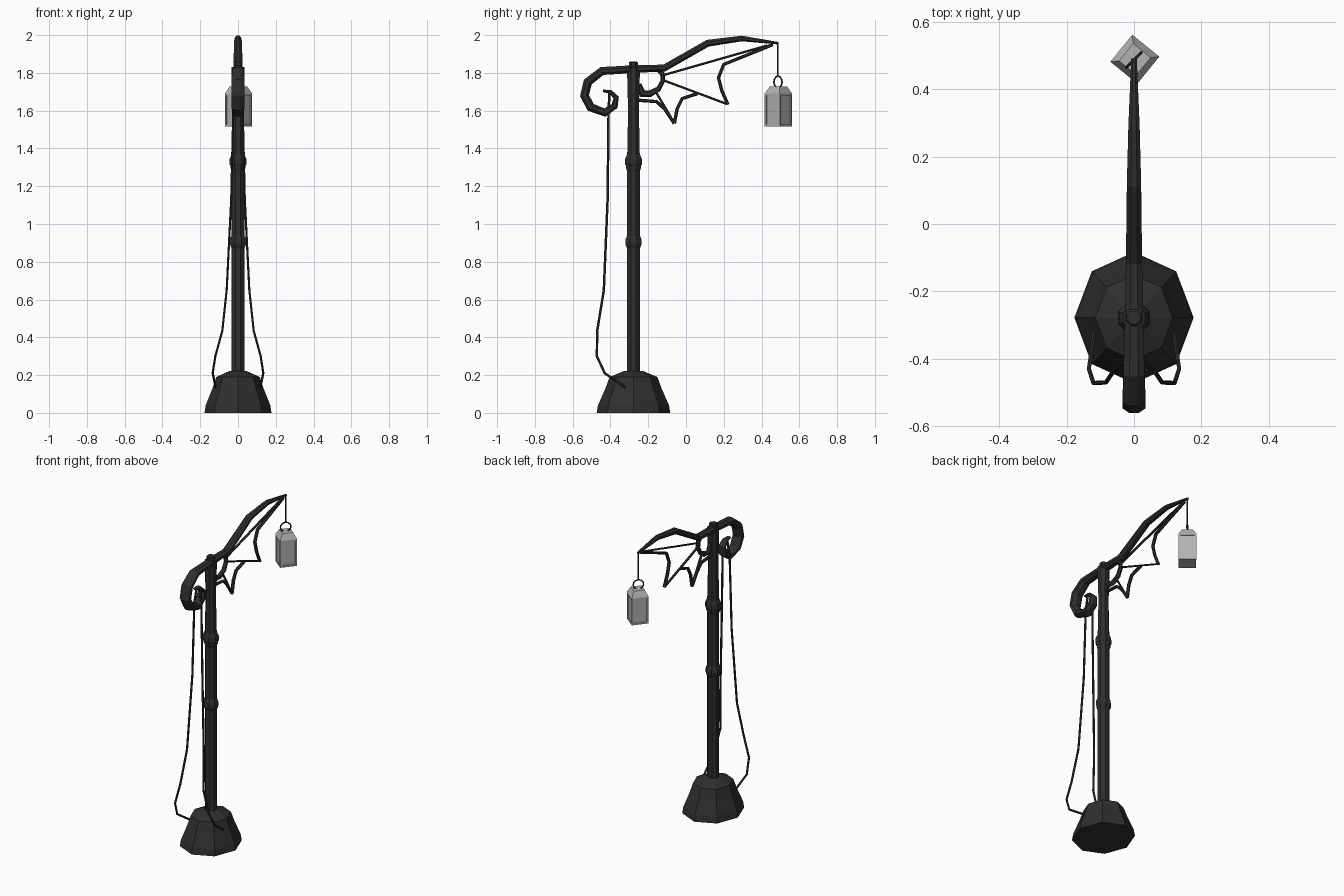
import bpy, bmesh, math
from mathutils import Vector, Matrix

if "Cube" in bpy.data.objects:
    bpy.data.objects.remove(bpy.data.objects["Cube"])


def material(name, grey):
    m = bpy.data.materials.new(name)
    m.use_nodes = True
    m.diffuse_color = (grey, grey, grey, 1)
    bsdf = next(n for n in m.node_tree.nodes if n.type == 'BSDF_PRINCIPLED')
    bsdf.inputs["Base Color"].default_value = (grey, grey, grey, 1)
    return m


IRON = material("dark iron", 0.028)
PALE = material("pale grey", 0.45)
POST_Y = -0.278


def finish(name, bm, mat):
    bmesh.ops.recalc_face_normals(bm, faces=bm.faces)
    me = bpy.data.meshes.new(name)
    bm.to_mesh(me)
    bm.free()
    me.materials.append(mat)
    ob = bpy.data.objects.new(name, me)
    bpy.context.collection.objects.link(ob)
    return ob


def skin(bm, rings):
    """Bridge successive vertex rings and cap both ends."""
    loops = [[bm.verts.new(p) for p in ring] for ring in rings]
    n = len(loops[0])
    for a, b in zip(loops, loops[1:]):
        for i in range(n):
            j = (i + 1) % n
            bm.faces.new((a[i], a[j], b[j], b[i]))
    bm.faces.new(loops[0])
    bm.faces.new(loops[-1])


def lathe(name, profile, sides, mat, centre=(0, POST_Y), stretch=1.0, turn=0.0):
    """Stack of polygons given as (radius, height)."""
    bm = bmesh.new()
    angles = [turn + math.tau * i / sides for i in range(sides)]
    skin(bm, [[(centre[0] + r * math.cos(a), centre[1] + stretch * r * math.sin(a), z)
               for a in angles] for r, z in profile])
    return finish(name, bm, mat)


def sweep(name, path, wide, thick, sides=6, mat=IRON):
    """Tube along a path; wide is the half width in x, thick the other half width."""
    pts = [Vector(p) if len(p) == 3 else Vector((0, *p)) for p in path]
    n = len(pts)
    wide = wide if isinstance(wide, list) else [wide] * n
    thick = thick if isinstance(thick, list) else [thick] * n
    rings = []
    for i, p in enumerate(pts):
        back = (p - pts[i - 1]).normalized() if i else Vector()
        ahead = (pts[i + 1] - p).normalized() if i < n - 1 else Vector()
        t = (back + ahead).normalized()
        side = Vector((1, 0, 0))
        side = (side - t * side.dot(t)).normalized()
        up = t.cross(side)
        angles = [math.tau * (k + 0.5) / sides for k in range(sides)]
        rings.append([p + side * wide[i] * math.cos(a) + up * thick[i] * math.sin(a)
                      for a in angles])
    bm = bmesh.new()
    skin(bm, rings)
    return finish(name, bm, mat)


# Flared octagonal foot, post with two collars, cap
lathe("base", [(.177, 0), (.171, .04), (.135, .13), (.115, .19), (.045, .222)],
      8, IRON, stretch=1.1)
lathe("post", [(.036, .2), (.036, .87), (.044, .885), (.047, .905), (.044, .925),
               (.036, .94), (.036, 1.28), (.042, 1.295), (.044, 1.31), (.05, 1.32),
               (.048, 1.345), (.036, 1.37), (.031, 1.6), (.036, 1.78), (.036, 1.83)],
      8, IRON, turn=math.pi / 8)
lathe("post_cap", [(.02, 1.82), (.026, 1.838), (.026, 1.855), (.02, 1.86)],
      8, IRON, turn=math.pi / 8)

# Arm with a curled tail behind the post
sweep("scroll_arm",
      [(.49, 1.957), (.295, 1.982), (.115, 1.957), (-.115, 1.826), (-.275, 1.82),
       (-.445, 1.81), (-.52, 1.752), (-.537, 1.68), (-.505, 1.618), (-.43, 1.59),
       (-.378, 1.625), (-.37, 1.67), (-.40, 1.7), (-.44, 1.705)],
      [.009, .018, .023, .026, .03, .034, .037, .037, .036, .034, .03, .025, .02, .014],
      [.007, .016, .02, .02, .022, .024, .026, .026, .026, .024, .02, .016, .011, .007],
      sides=8)

# Wing-like bracket: ribs, scalloped edges and the ring next to the post
ribs = {
    "upper_rib": [(-.13, 1.785), (.43, 1.945)],
    "middle_rib": [(-.13, 1.765), (.22, 1.634)],
    "lower_rib": [(-.16, 1.7), (-.062, 1.535)],
}
for name, path in ribs.items():
    sweep(name, path, .008, .006)
edges = {
    "outer_scallop": [(.46, 1.95), (.2, 1.845), (.172, 1.775), (.19, 1.705), (.222, 1.632)],
    "middle_scallop": [(.06, 1.69), (-.02, 1.664), (-.047, 1.61), (-.062, 1.532)],
    "inner_scallop": [(-.062, 1.532), (-.11, 1.605), (-.155, 1.648), (-.25, 1.655)],
}
for name, path in edges.items():
    sweep(name, path, .011, .009)
sweep("bracket_ring", [(-.15, 1.822), (-.125, 1.795), (-.122, 1.76), (-.145, 1.715),
                       (-.19, 1.69), (-.23, 1.69), (-.25, 1.74)],
      .014, [.014, .013, .012, .014, .018, .02, .014])

# Pair of slack cables from the curl to the foot
for side, s in (("left", 1), ("right", -1)):
    sweep("cable_" + side,
          [(s * x, y, z) for x, y, z in
           [(.012, -.405, 1.7), (.025, -.41, 1.6), (.036, -.415, 1.13), (.06, -.435, .65),
            (.083, -.47, .435), (.12, -.472, .3), (.134, -.43, .21), (.118, -.32, .135)]],
          .0065, .0065)

# Hanging lantern
LAMP = (.0025, .489)
TURN = math.radians(6)
lantern = lathe("lantern", [(.073, 1.517), (.073, 1.69), (.047, 1.727)],
                4, PALE, centre=LAMP, turn=TURN)
bm = bmesh.new()
bm.from_mesh(lantern.data)
bm.normal_update()
panes = [f for f in bm.faces if abs(f.normal.z) < 0.1]
bmesh.ops.inset_individual(bm, faces=panes, thickness=.014, depth=0)
bmesh.ops.inset_individual(bm, faces=panes, thickness=.001, depth=-.006)
bm.to_mesh(lantern.data)
bm.free()

# Lantern ring and wire
bpy.ops.mesh.primitive_torus_add(
    major_segments=12, minor_segments=5, major_radius=.031, minor_radius=.0045,
    location=(0, .487, 1.752), rotation=(math.pi / 2, 0, math.pi / 4))
ring = bpy.context.object
ring.name = "lantern_ring"
ring.data.materials.append(IRON)
sweep("lantern_wire", [(0, .487, 1.782), (0, .487, 1.957)], .004, .004)
